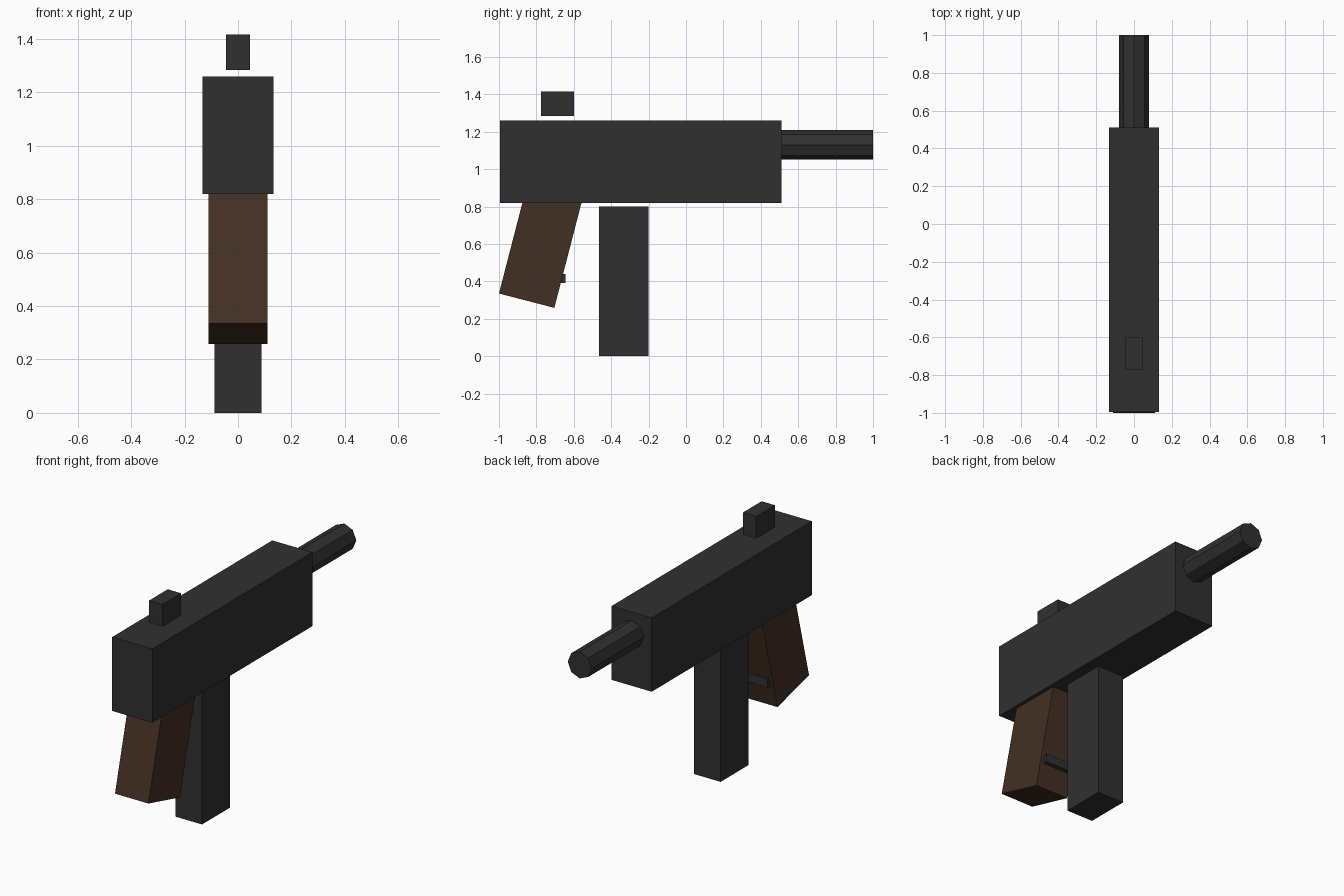
import bpy, math

if "Cube" in bpy.data.objects:
    bpy.data.objects.remove(bpy.data.objects["Cube"])

def material(name, rgb):
    m = bpy.data.materials.new(name)
    m.diffuse_color = (*rgb, 1)
    m.use_nodes = True
    m.node_tree.nodes["Principled BSDF"].inputs["Base Color"].default_value = m.diffuse_color
    return m

metal = material("dark gunmetal", (0.03, 0.03, 0.03))
wood = material("dark wood", (0.055, 0.03, 0.018))

def box(name, centre, size, mat, tilt=0):
    bpy.ops.mesh.primitive_cube_add(size=1, location=centre, rotation=(tilt, 0, 0))
    o = bpy.context.object
    o.name = name
    o.scale = size
    o.data.materials.append(mat)
    return o

# receiver, magazine and floating rear sight
box("receiver", (0, -0.242, 1.04), (0.264, 1.506, 0.44), metal)
box("magazine", (0, -0.332, 0.40), (0.176, 0.264, 0.80), metal)
box("rear_sight", (0, -0.686, 1.35), (0.088, 0.176, 0.132), metal)

# octagonal barrel
bpy.ops.mesh.primitive_cylinder_add(vertices=8, radius=0.079, depth=0.53,
                                    location=(0, 0.735, 1.13),
                                    rotation=(math.pi / 2, 0, 0))
barrel = bpy.context.object
barrel.name = "barrel"
barrel.data.materials.append(metal)

# slanted grip, placed from the middle of its bottom edge
tilt, length = 0.253, 0.616
grip_y = -0.852 + math.sin(tilt) * length / 2
grip_z = 0.297 + math.cos(tilt) * length / 2
box("grip", (0, grip_y, grip_z), (0.22, 0.306, length), wood, -tilt)

# trigger bar across the front of the grip
box("trigger", (0, -0.687, 0.416), (0.176, 0.088, 0.05), metal)
